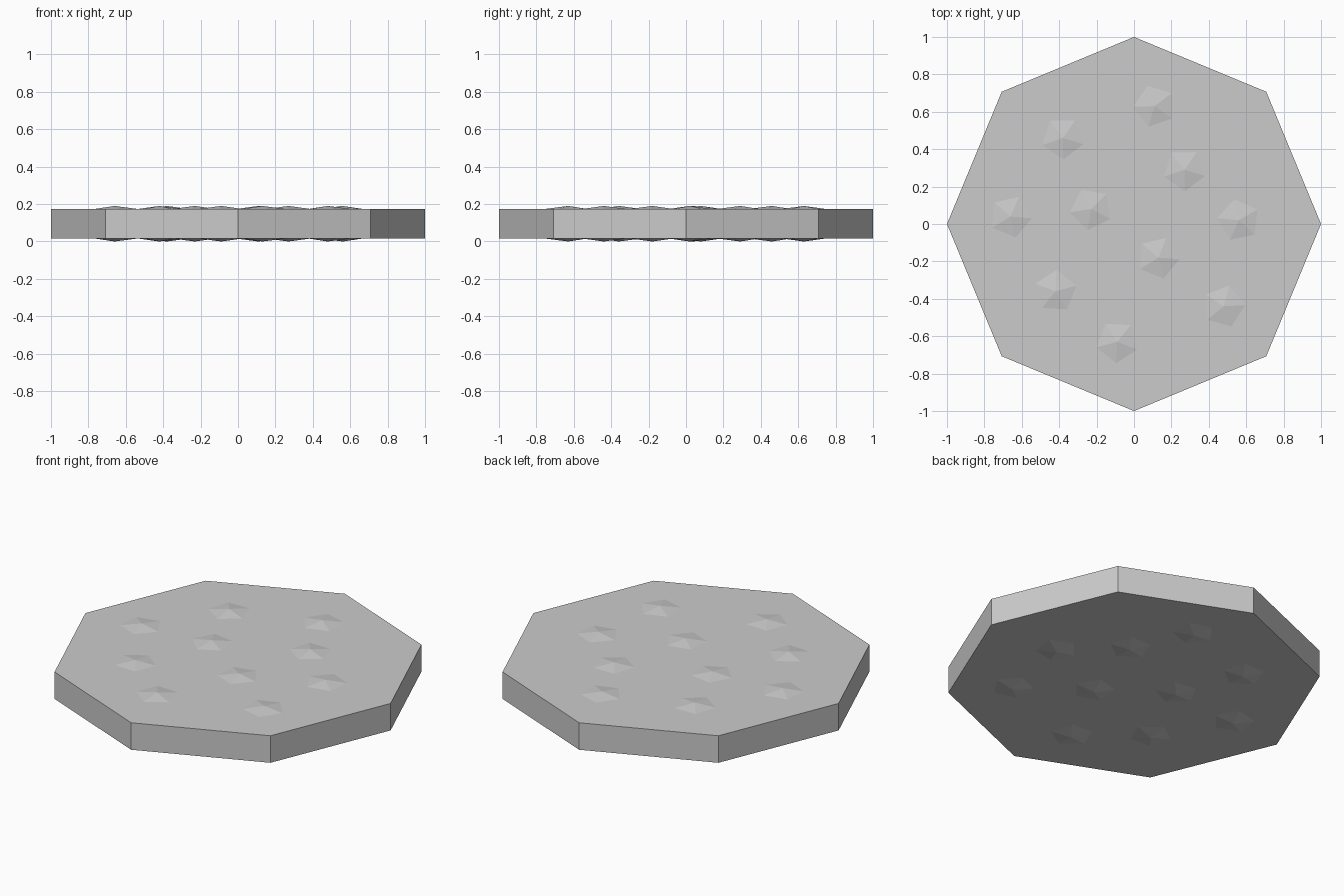
import bpy, bmesh
from math import radians
from mathutils import Matrix

if "Cube" in bpy.data.objects:
    bpy.data.objects.remove(bpy.data.objects["Cube"])

Z_LOW, Z_HIGH, TOP = 0.015, 0.175, 0.19
MID = TOP / 2


def finish(bm, name):
    mesh = bpy.data.meshes.new(name)
    bm.to_mesh(mesh)
    bm.free()
    obj = bpy.data.objects.new(name, mesh)
    bpy.context.collection.objects.link(obj)
    return obj


# Octagonal slab with corners on the axes
bm = bmesh.new()
bmesh.ops.create_cone(bm, cap_ends=True, segments=8, radius1=1, radius2=1,
                      depth=Z_HIGH - Z_LOW, matrix=Matrix.Translation((0, 0, MID)))
finish(bm, "slab")

# Chips: x, y, turn in degrees; low five-sided bumps on both faces
chips = [
    (0.11, 0.63, 109), (-0.38, 0.46, 127), (0.27, 0.29, 127), (-0.23, 0.08, 117),
    (-0.66, 0.04, 67), (0.56, 0.02, 102), (0.13, -0.18, 68), (-0.42, -0.36, 87),
    (0.48, -0.44, 75), (-0.09, -0.63, 123),
]
for i, (x, y, turn) in enumerate(chips, 1):
    bm = bmesh.new()
    for side in (1, -1):
        ring = [bm.verts.new(Matrix.Rotation(radians(turn + 72 * k), 3, 'Z') @
                             Matrix.Diagonal((0.115, 1, side * (Z_HIGH - MID))).col[0])
                for k in range(5)]
        for v in ring:
            v.co.z = side * (Z_HIGH - MID)
        tip = bm.verts.new((0, 0, side * (TOP - MID)))
        for k in range(5):
            bm.faces.new((ring[k], ring[(k + 1) % 5], tip))
        bm.faces.new(ring[::-1])
    bmesh.ops.recalc_face_normals(bm, faces=bm.faces)
    finish(bm, f"chip_{i}").location = (x, y, MID)
